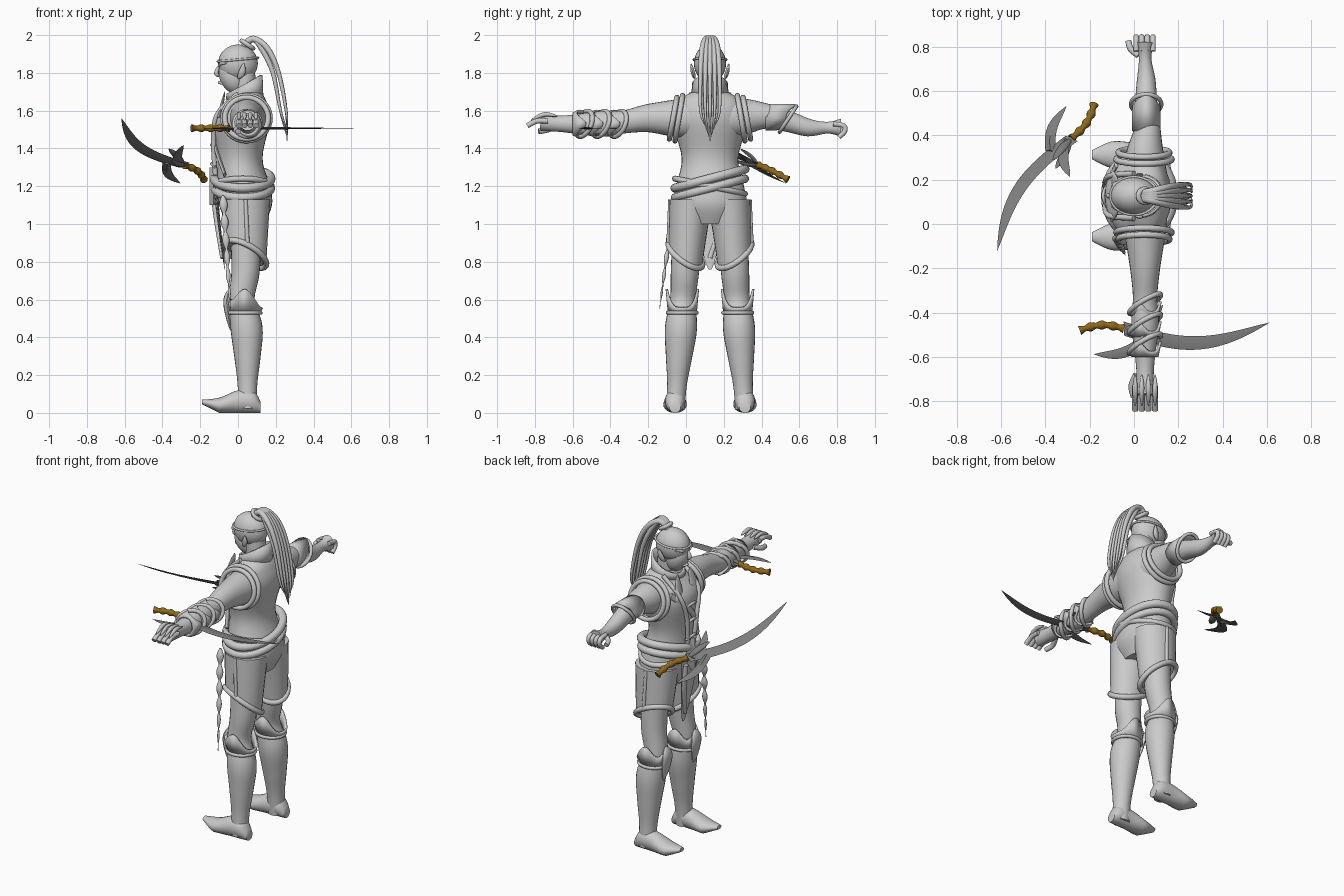
import bpy, bmesh, math
from mathutils import Vector

cube = bpy.data.objects.get("Cube")
if cube:
    bpy.data.objects.remove(cube, do_unlink=True)

MID = 0.127  # body centre line along y
SIDES = (-1, 1)
X_AXIS, Y_AXIS, Z_AXIS = Vector((1, 0, 0)), Vector((0, 1, 0)), Vector((0, 0, 1))


def material(name, *rgb):
    mat = bpy.data.materials.new(name)
    mat.use_nodes = True
    mat.diffuse_color = (*rgb, 1)
    mat.node_tree.nodes["Principled BSDF"].inputs["Base Color"].default_value = (*rgb, 1)
    return mat


CLAY = material("light grey", 0.6, 0.6, 0.6)
STEEL = material("dark steel", 0.2, 0.2, 0.2)
GRIP = material("brown grip", 0.27, 0.14, 0.01)


def finish(bm, name, mat=CLAY):
    bmesh.ops.recalc_face_normals(bm, faces=bm.faces)
    mesh = bpy.data.meshes.new(name)
    bm.to_mesh(mesh)
    bm.free()
    mesh.materials.append(mat)
    ob = bpy.data.objects.new(name, mesh)
    bpy.context.collection.objects.link(ob)
    bpy.ops.object.select_all(action='DESELECT')
    ob.select_set(True)
    bpy.context.view_layer.objects.active = ob
    bpy.ops.object.shade_smooth_by_angle(angle=math.radians(45))
    return ob


def around(count):
    return [math.tau * i / count for i in range(count)]


def steps(count):
    return [i / count for i in range(count + 1)]


def ellipse_point(centre, u, w, angle):
    return Vector(centre) + Vector(u) * math.cos(angle) + Vector(w) * math.sin(angle)


def loft(name, rings, mat=CLAY, segs=24, closed=False):
    """Skin elliptical rings given as (centre, half axis, half axis)."""
    bm = bmesh.new()
    loops = [[bm.verts.new(ellipse_point(*ring, a)) for a in around(segs)] for ring in rings]
    pairs = list(zip(loops, loops[1:]))
    if closed:
        pairs.append((loops[-1], loops[0]))
    else:
        bm.faces.new(loops[0])
        bm.faces.new(loops[-1])
    for lower, upper in pairs:
        for i in range(segs):
            bm.faces.new((lower[i - 1], lower[i], upper[i], upper[i - 1]))
    return finish(bm, name, mat)


def smooth(rows, count=5):
    """Catmull-Rom samples through rows of numbers."""
    rows = [Vector(row) for row in rows]
    padded = [rows[0], *rows, rows[-1]]
    out = []
    for a, b, c, d in zip(padded, padded[1:], padded[2:], padded[3:]):
        for t in steps(count)[:-1]:
            near, far = (c - a) / 2, (d - b) / 2
            out.append(b + near * t + (3 * (c - b) - 2 * near - far) * t**2
                       + (2 * (b - c) + near + far) * t**3)
    return out + [rows[-1]]


def sweep(name, path, radii, mat=CLAY, ref=Z_AXIS, flat=1, segs=12, closed=False):
    """Rod along a path; flat scales it along ref."""
    rings = []
    last = len(path) - 1
    for i, (point, radius) in enumerate(zip(path, radii)):
        after = path[(i + 1) % len(path)] if closed else path[min(i + 1, last)]
        before = path[i - 1] if closed else path[max(i - 1, 0)]
        tangent = (after - before).normalized()
        u = tangent.cross(ref).normalized()
        rings.append((point, u * radius, tangent.cross(u) * radius * flat))
    return loft(name, rings, mat, segs, closed)


def rod(t):
    return 1


def taper(t):
    return 1 - 0.9 * t**2


def swell(t):
    return 0.15 + 0.85 * math.sin(math.pi * t)


def tube(name, points, radius, shape=rod, **options):
    path = smooth(points)
    return sweep(name, path, [radius * shape(t) for t in steps(len(path) - 1)], **options)


def limb(name, rows, **options):
    rows = smooth(rows)
    return sweep(name, [row.to_3d() for row in rows], [row.w for row in rows], segs=24, **options)


def band(name, centre, u, w, radius):
    path = [ellipse_point(centre, u, w, a) for a in around(32)]
    normal = Vector(u).cross(Vector(w)).normalized()
    return sweep(name, path, [radius] * len(path), ref=normal, closed=True)


def cuff(name, centre, u, w, axis, height, flare):
    """Thin open shell whose far rim follows height(angle)."""
    bm = bmesh.new()
    rows = []
    for a in around(40):
        near = ellipse_point(centre, u, w, a)
        far = Vector(centre) + (near - Vector(centre)) * flare + axis * height(a)
        rows.append((bm.verts.new(near), bm.verts.new(far)))
    for p, q in zip(rows, rows[1:] + rows[:1]):
        bm.faces.new((p[0], q[0], q[1], p[1]))
    finish(bm, name).modifiers.new("thickness", 'SOLIDIFY').thickness = 0.012


def ball(name, centre, size, lean=0):
    bm = bmesh.new()
    bmesh.ops.create_uvsphere(bm, u_segments=28, v_segments=18, radius=1)
    for v in bm.verts:
        v.co = Vector(centre) + v.co * Vector(size)
        v.co.x += lean * (v.co.z - centre[2])
    return finish(bm, name)


# Torso rows: height, centre x, half depth, half width
torso = smooth([(1, .04, .1, .12), (1.1, .04, .14, .19), (1.2, .03, .14, .18), (1.35, .01, .12, .15),
                (1.55, .02, .15, .2), (1.65, .05, .1, .17), (1.7, .05, .07, .09)])
loft("torso", [((x, MID, z), X_AXIS * deep, Y_AXIS * wide) for z, x, deep, wide in torso], segs=32)
limb("neck", [(.05, MID, 1.6, .06), (.03, MID, 1.8, .06)], ref=Y_AXIS)

# Head
ball("skull", (0, MID, 1.85), (.105, .085, .1))
ball("jaw", (-.03, MID, 1.78), (.07, .063, .09), lean=-.2)
tube("nose", [(-.1, MID, 1.84), (-.115, MID, 1.8), (-.1, MID, 1.78)], .012, swell, ref=Y_AXIS)
band("headband", (0, MID, 1.87), (.107, 0, .01), (0, .086, 0), .006)
for side in SIDES:
    def beside(x, out, z):
        return (x, MID + side * out, z)
    tube("ear", [beside(0, .08, 1.77), beside(.02, .09, 1.8), beside(.03, .1, 1.85)], .018, swell, ref=Y_AXIS, flat=.6)
    tube("brow", [beside(-.1, .02, 1.83), beside(-.09, .05, 1.85), beside(-.06, .07, 1.85)], .009, swell)
    tube("lip", [beside(-.1, 0, 1.75), beside(-.08, .03, 1.74)], .008, taper)

# Ponytail: fanned strands sharing one arched path
band("hair_tie", (.05, MID, 1.95), (.03, 0, -.02), (0, .03, 0), .012)
for i, fan in enumerate(f * 2 - 1 for f in steps(8)):
    layer = .015 * (-1) ** i
    arch = [(.03, .2, 1.94), (.08, .4, 1.98), (.14 + layer, .8, 1.93), (.2 + layer, 1, 1.8),
            (.24 + layer, 1, 1.6), (.26, .5, 1.44 + abs(fan) * .08)]
    tube("hair_strand", [(x, MID + fan * spread * .05, z) for x, spread, z in arch], .018, taper, ref=Y_AXIS)

# Collar, vest and lacing
cuff("collar", (.035, MID, 1.66), X_AXIS * .1, Y_AXIS * .1, Z_AXIS, lambda a: .08 + .05 * math.cos(a), .95)
for side in SIDES:
    for inset in (0, .03):
        band("armhole_trim", (.045, MID + side * (.195 - inset), 1.56), X_AXIS * (.115 + inset / 3),
             (0, -side * .02, .11 + inset / 3), .014)
    edge = [(0, .1, 1.69), (-.11, .09, 1.58), (-.13, .05, 1.44), (-.12, .03, 1.26)]
    tube("vest_edge", [(x, MID + side * out, z) for x, out, z in edge], .013, ref=X_AXIS)
    tube("lapel", [(-.1, MID + side * .08, 1.56), (-.07, MID + side * .06, 1.7)], .04, taper, ref=X_AXIS, flat=.3)
for z in (1.3, 1.4, 1.5):
    tube("lacing", [(-.12, MID - .05, z), (-.14, MID, z + .02), (-.12, MID + .05, z)], .008)
tube("chest_strap", [(-.08, MID + .14, 1.6), (-.13, MID, 1.46), (-.07, MID - .14, 1.26)], .018, ref=X_AXIS, flat=.5)

# Crossing belts, buckle, front cloth and hanging braid
for name, z, rise, radius in (("upper_sash", 1.24, .05, .024), ("lower_sash", 1.19, .05, .022), ("cross_belt", 1.2, -.04, .016)):
    band(name, (.025, MID, z), X_AXIS * .15, (0, .185, rise), radius)
loft("buckle", [((-.13, MID, 1.2 + .1 * t), X_AXIS * .02, Y_AXIS * (.07 - .06 * abs(t))) for t in SIDES[:1] + (0, 1)], segs=4)
tube("front_cloth", [(-.12, MID, 1.2), (-.1, MID, 1), (-.07, MID, .76)], .085, taper, ref=X_AXIS, flat=.12)
tube("cloth_cord", [(-.13, MID + .06, 1.15), (-.11, MID + .05, 1), (-.08, MID, .82)], .014, ref=X_AXIS)
braid = [Vector((-.08 + .04 * t, -.06 - .08 * t, 1.15 - .6 * t)) for t in steps(60)]
sweep("braid", braid, [(.006 + .016 * abs(math.sin(t * 20))) * taper(t) for t in steps(60)], ref=Y_AXIS, flat=.8)

# Shorts, legs and boots
for side in SIDES:
    def leg_y(z):
        return MID + side * (.185 - .07 * z)

    # shorts rings tip over to a hem that is lower inside and behind
    shorts = []
    for t in steps(6):
        centre = (.04, MID + side * (.1 + .03 * t), 1.13 - .29 * t)
        shorts.append((centre, (.13 - .02 * t, 0, -.05 * t**2), (0, .115 - .025 * t, side * .055 * t**2)))
    loft("shorts_leg", shorts)
    band("shorts_hem", *shorts[-1], .016)
    tube("shorts_seam", [(.04, MID + side * .21, 1.13), (.05, MID + side * .22, .9)], .011, ref=Y_AXIS)

    # leg rows: height, centre x, radius
    leg = [(.95, .04, .08), (.75, .04, .075), (.6, .02, .068), (.45, .045, .085), (.3, .05, .07),
           (.15, .05, .052), (.02, .05, .05)]
    limb("leg", [(x, leg_y(z), z, radius) for z, x, radius in leg], ref=Y_AXIS)
    rim = ((.035, leg_y(.55), .53), X_AXIS * .085, Y_AXIS * .077)
    cuff("boot_cuff", *rim, Z_AXIS, lambda a: .025 + .1 * math.sin(a) ** 4 + .07 * max(0, -math.cos(a)) ** 4, 1.15)
    band("boot_trim", *rim, .01)
    tube("knee_guard", [(-.05, leg_y(.6), .65), (-.06, leg_y(.6), .58), (-.04, leg_y(.5), .44)], .045, swell, ref=X_AXIS, flat=.4)

    # foot rows: x, half width, top; the sole curls up at the toe
    foot = []
    for x, wide, top in smooth([(.12, .03, .06), (.08, .05, .12), (0, .055, .12), (-.1, .06, .08), (-.19, .02, .07)]):
        sole = max(0, -x - .1) * .5
        foot.append(((x, leg_y(0), (top + sole) / 2), Y_AXIS * wide, Z_AXIS * (top - sole) / 2))
    loft("foot", foot)

# Long gloved arm
limb("long_arm", [(.05, .03, 1.56, .1), (.05, -.06, 1.56, .09), (.05, -.2, 1.56, .068), (.05, -.33, 1.54, .055),
                  (.05, -.45, 1.53, .062), (.05, -.65, 1.53, .04), (.05, -.77, 1.54, .042)], flat=1.1)
for y in (-.36, -.45, -.54):
    band("bracer_band", (.05, y, 1.53), (.07, .04, 0), (0, .02, .068), .012)
    cuff("bracer_leaf", (.05, y - .06, 1.53), X_AXIS * .06, Z_AXIS * .06, Y_AXIS,
         lambda a: .02 + .05 * abs(math.cos(1.5 * a)) ** 3, 1.25)
for x in (.005, .035, .065, .095):
    tube("glove_finger", [(x, -.73, 1.545), (x, -.79, 1.545), (x, -.84, 1.52)], .014, ref=X_AXIS)
    tube("finger_plate", [(x, -.68, 1.57), (x, -.75, 1.58), (x, -.82, 1.55)], .012, swell)
tube("glove_thumb", [(.01, -.68, 1.52), (-.01, -.73, 1.5), (0, -.78, 1.49)], .015)

# Bare arm with a short sleeve
limb("short_arm", [(.05, .22, 1.56, .1), (.05, .32, 1.57, .085), (.06, .43, 1.57, .06), (.055, .55, 1.54, .05),
                   (.055, .65, 1.51, .042), (.05, .75, 1.51, .028), (.05, .82, 1.51, .043)], flat=1.1)
cuff("sleeve", (.055, .42, 1.565), X_AXIS * .065, Z_AXIS * .07, Y_AXIS,
     lambda a: .11 + .05 * math.sin(a) * abs(math.sin(a)), 1)
band("sleeve_hem", (.055, .54, 1.555), X_AXIS * .068, (0, .045, .068), .01)
for x in (.01, .035, .06, .085):
    tube("finger", [(x, .78, 1.53), (x, .835, 1.52), (x, .84, 1.49), (x, .81, 1.46)], .013, ref=X_AXIS)
tube("thumb", [(.02, .76, 1.51), (-.015, .79, 1.5), (-.025, .825, 1.49)], .014)


# Two matching curved swords, laid out along a direction and its bow direction
def sword(origin, along, bow):
    origin, along, bow = Vector(origin), Vector(along).normalized(), Vector(bow).normalized()
    normal = along.cross(bow)

    def place(point):
        return origin + along * point[0] + bow * point[1]

    def crescent(name, start, end, bulge, width, thick):
        start, end = place(start), place(end)
        side = normal.cross(end - start).normalized()
        rings = []
        for t in steps(24):
            centre = start.lerp(end, t) + side * bulge * math.sin(math.pi * t)
            rings.append((centre, side * width * (1.01 - t**4), normal * thick * (1.01 - t)))
        loft(name, rings, STEEL, segs=4)

    crescent("sword_blade", (.2, 0), (.856, 0), .078, .032, .01)
    crescent("lower_guard", (.3, .05), (.06, .11), -.03, .025, .015)
    crescent("upper_guard", (.22, .02), (.38, -.1), .02, .025, .015)
    for side in SIDES:
        tip = place((.35, 0)) + normal * side * .035
        tube("guard_leaf", [place((.2, 0)), place((.27, 0)) + normal * side * .025, tip], .02, swell, mat=STEEL, ref=normal, flat=.5)
    grip = [place((.2 * t, -.02 * math.sin(math.pi * t))) for t in steps(24)]
    sweep("sword_grip", grip, [.017 + .004 * math.cos(t * 25) for t in steps(24)], GRIP, normal)


sword((-.18, .54, 1.235), (-.43, -.65, .32), (-.85, .34, -.39))
sword((-.245, -.48, 1.507), (.855, .035, 0), (.04, -1, 0))
